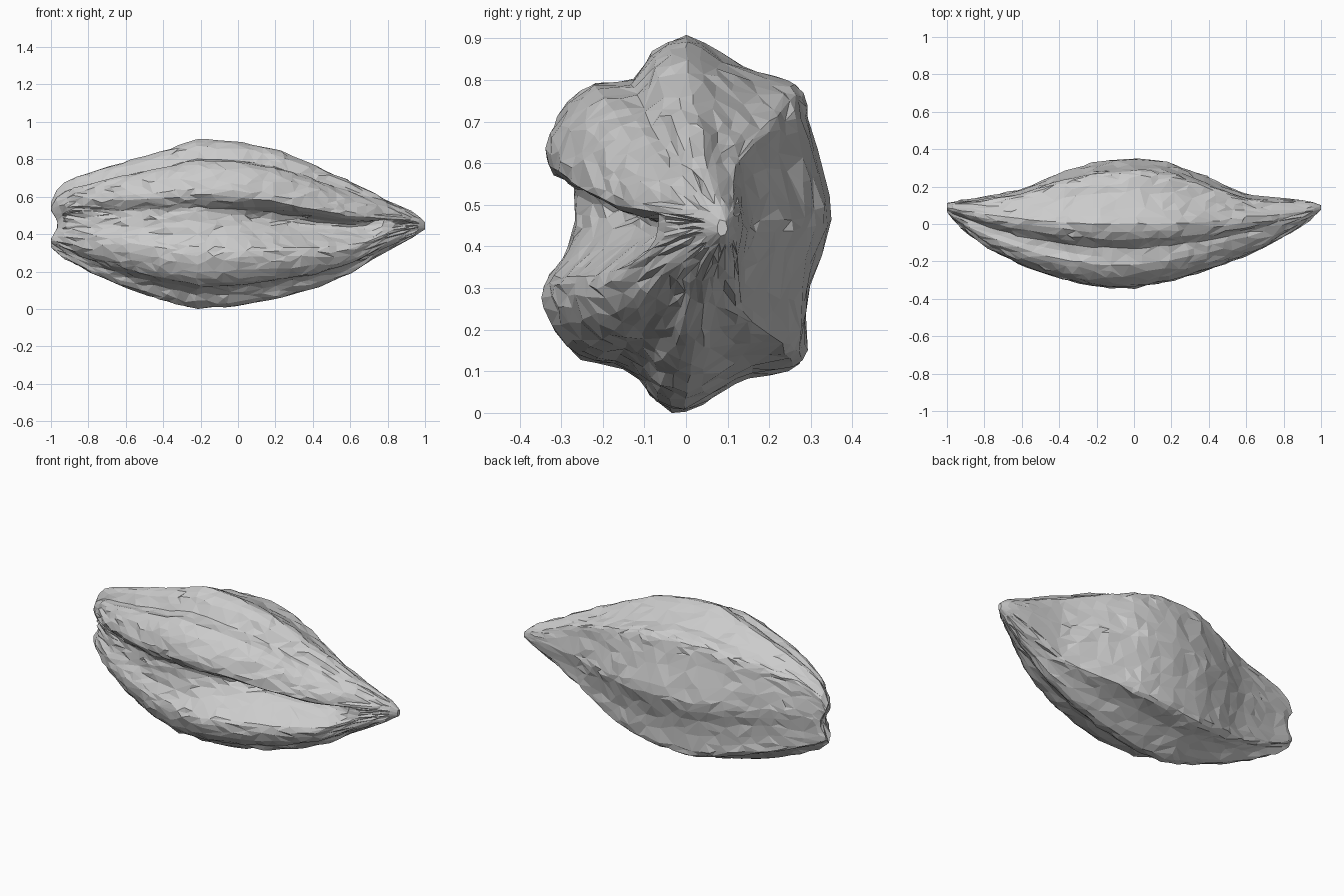
import bpy, bmesh, math, random

if "Cube" in bpy.data.objects:
    bpy.data.objects.remove(bpy.data.objects["Cube"])
random.seed(4)

# Silhouette stations: x, front y, back y, top z, bottom z
STATIONS = [
    (-1.0, 0.06, 0.115, 0.57, 0.33), (-0.97, 0.02, 0.125, 0.635, 0.30),
    (-0.9, -0.04, 0.13, 0.69, 0.255),
    (-0.8, -0.12, 0.145, 0.73, 0.20), (-0.6, -0.225, 0.185, 0.79, 0.11),
    (-0.4, -0.295, 0.27, 0.845, 0.045), (-0.22, -0.335, 0.325, 0.907, 0.0),
    (0.0, -0.345, 0.35, 0.895, 0.018), (0.2, -0.305, 0.325, 0.855, 0.055),
    (0.4, -0.245, 0.245, 0.775, 0.105), (0.6, -0.17, 0.155, 0.685, 0.185),
    (0.75, -0.10, 0.14, 0.605, 0.285), (0.85, -0.04, 0.135, 0.555, 0.34),
    (0.95, 0.03, 0.12, 0.51, 0.395), (1.0, 0.075, 0.1, 0.465, 0.425)]

# Cross-section: y, z at the middle, and extra inward depth in the front slit
PROFILE = [
    (0, .905, 0), (-.08, .87, 0), (-.13, .80, 0), (-.22, .79, 0), (-.29, .74, 0),
    (-.325, .67, 0), (-.337, .60, 0), (-.305, .555, .05), (-.285, .53, .13),
    (-.28, .49, .15), (-.285, .44, .11), (-.292, .38, .04), (-.33, .32, 0),
    (-.345, .27, 0), (-.32, .19, 0), (-.26, .125, 0), (-.17, .11, 0),
    (-.11, .075, 0), (-.07, .02, 0), (0, 0, 0), (.08, .045, 0), (.16, .085, 0),
    (.255, .10, 0), (.285, .14, 0), (.29, .24, 0), (.31, .34, 0), (.347, .45, 0),
    (.34, .52, 0), (.31, .64, 0), (.292, .72, 0), (.28, .775, 0), (.25, .80, 0),
    (.17, .82, 0), (.08, .865, 0)]


def spline(a, b, c, d, t):
    return tuple(0.5 * (2*q + (r-p)*t + (2*p-5*q+4*r-s)*t*t + (3*q-p-3*r+s)*t**3)
                 for p, q, r, s in zip(a, b, c, d))


def station(x):
    i = max(k for k in range(len(STATIONS) - 1) if STATIONS[k][0] <= x + 1e-6)
    a, b = STATIONS[i], STATIONS[i + 1]
    t = (x - a[0]) / (b[0] - a[0])
    return [p + (q - p) * t for p, q in zip(a, b)]


def smoothstep(a, b, x):
    t = min(1, max(0, (x - a) / (b - a)))
    return t * t * (3 - 2 * t)


# Closed, refined section outline
n = len(PROFILE)
section = []
for i in range(n):
    for t in (0, 0.5):
        section.append(spline(PROFILE[i-1], PROFILE[i], PROFILE[(i+1) % n],
                              PROFILE[(i+2) % n], t))

# Loft the pod from the blunt end to the pointed end
xs = [-1.0, -0.985, -0.97] + [-0.92 + 0.05 * i for i in range(38)] + [0.965, 1.0]
bm = bmesh.new()
rings = []
for k, x in enumerate(xs):
    _, yf, yb, top, bot = station(x)
    yc = 0.085 * abs(x) ** 2.2
    zc, h = (top + bot) / 2, (top - bot) / 2
    slit = smoothstep(-0.3, 0.35, x) * (1 - smoothstep(0.72, 0.85, x))
    tip = smoothstep(0.66, 0.84, x)          # section turns oval at the point
    j = 0.012 * h
    ring = []
    for y, z, deep in section:
        u, w = (y + deep * slit) / 0.345, (z - 0.4525) / 0.4525
        r = math.hypot(u, w)
        u, w = u + (u / r - u) * tip, w + (w / r - w) * tip
        # the slit climbs towards the blunt end
        if y < -0.2:
            w -= 0.13 * x * (1 - w * w) * (1 - tip) * smoothstep(-1, -0.6, x)
        yy = yc + u * ((yc - yf) if u < 0 else (yb - yc))
        xx = x
        if 2 < k < len(xs) - 2:
            xx += random.uniform(-0.012, 0.012)
        elif k <= 2:                         # notch between the two lips
            xx += 0.035 * max(0, 1 - (w / 0.6) ** 2)
        ring.append(bm.verts.new((xx, yy + random.uniform(-j, j),
                                  max(0, zc + w * h + random.uniform(-j, j)))))
    rings.append(ring)
m = len(section)
for a, b in zip(rings, rings[1:]):
    for i in range(m):
        bm.faces.new((a[i], a[(i+1) % m], b[(i+1) % m], b[i]))

# End caps
for ring, pt in ((rings[0], (-0.955, 0.085, 0.455)), (rings[-1], (1.0, 0.087, 0.445))):
    c = bm.verts.new(pt)
    for i in range(m):
        bm.faces.new((ring[i], ring[(i+1) % m], c))
bmesh.ops.triangulate(bm, faces=bm.faces[:])
bmesh.ops.recalc_face_normals(bm, faces=bm.faces[:])

mesh = bpy.data.meshes.new("seed_pod")
bm.to_mesh(mesh)
bm.free()
pod = bpy.data.objects.new("seed_pod", mesh)
bpy.context.collection.objects.link(pod)

# Irregular facets
dec = pod.modifiers.new("facets", 'DECIMATE')
dec.ratio = 0.5
